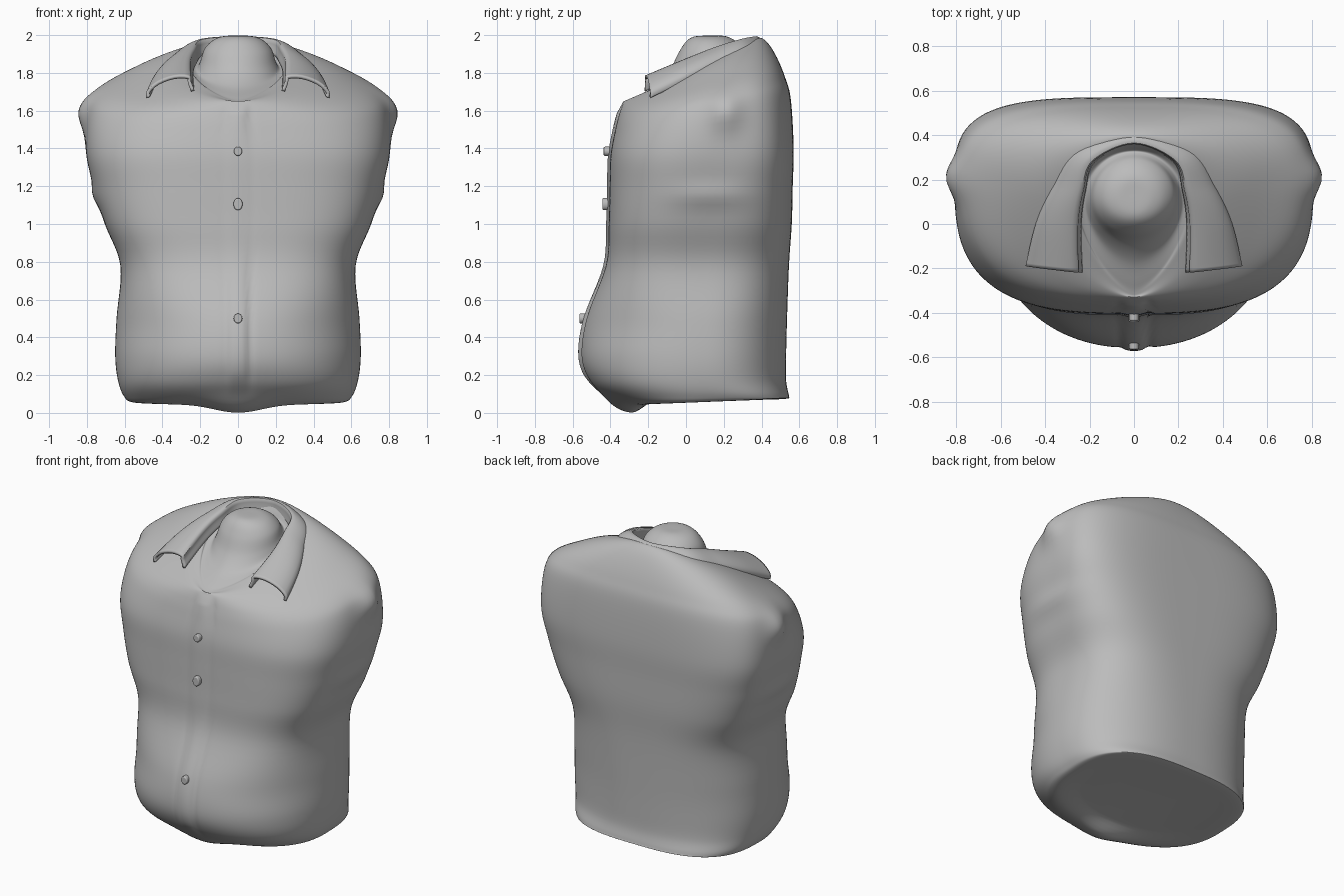
import bpy, math
from mathutils import Vector

cube = bpy.data.objects.get("Cube")
if cube:
    bpy.data.objects.remove(cube, do_unlink=True)

grey = bpy.data.materials.new("plain_grey")
grey.use_nodes = True
grey.diffuse_color = (0.5, 0.5, 0.5, 1)
grey.node_tree.nodes["Principled BSDF"].inputs["Base Color"].default_value = (0.5, 0.5, 0.5, 1)


def finish(obj, angle=60):
    obj.data.materials.clear()
    obj.data.materials.append(grey)
    bpy.ops.object.select_all(action='DESELECT')
    obj.select_set(True)
    bpy.context.view_layer.objects.active = obj
    bpy.ops.object.shade_smooth_by_angle(angle=math.radians(angle))


def smooth_path(keys, steps):
    """Catmull-Rom interpolation of equally long tuples."""
    out = []
    last = len(keys) - 1
    for i in range(last):
        quad = [keys[max(0, min(last, i + k))] for k in (-1, 0, 1, 2)]
        for s in range(steps):
            t = s / steps
            out.append(tuple(
                b + 0.5 * t * (c - a + t * (2*a - 5*b + 4*c - d + t * (3*(b - c) + d - a)))
                for a, b, c, d in zip(*quad)))
    out.append(tuple(keys[-1]))
    return out


def loft(name, rows, closed, capped=False):
    n = len(rows[0])
    verts = [p for row in rows for p in row]
    faces = []
    for r in range(len(rows) - 1):
        for i in range(n if closed else n - 1):
            j = (i + 1) % n
            faces.append((r*n + i, r*n + j, (r+1)*n + j, (r+1)*n + i))
    if capped:
        faces.append(tuple(reversed(range(n))))
        faces.append(tuple(range((len(rows) - 1) * n, len(rows) * n)))
    mesh = bpy.data.meshes.new(name)
    mesh.from_pydata(verts, [], faces)
    obj = bpy.data.objects.new(name, mesh)
    bpy.context.collection.objects.link(obj)
    return obj


def bell(v, centre, width):
    return math.exp(-((v - centre) / width) ** 2)


# Sections: height, half width, front y, back y, middle y, tilt,
# front roundness, back roundness
TORSO = [
    (0.062, 0.42, -0.17, 0.46, 0.10, 0.02, 2.3, 2.8),
    (0.055, 0.56, -0.29, 0.54, 0.10, 0.04, 2.4, 2.9),
    (0.09, 0.605, -0.42, 0.545, 0.09, 0.00, 2.3, 2.8),
    (0.17, 0.635, -0.51, 0.53, 0.08, 0.00, 2.3, 2.5),
    (0.30, 0.65, -0.557, 0.53, 0.08, 0.00, 2.2, 2.4),
    (0.50, 0.643, -0.53, 0.535, 0.08, 0.00, 2.2, 2.5),
    (0.78, 0.623, -0.425, 0.545, 0.09, 0.00, 2.9, 2.9),
    (1.00, 0.705, -0.41, 0.56, 0.11, 0.00, 3.1, 3.3),
    (1.20, 0.765, -0.405, 0.565, 0.14, 0.00, 3.0, 3.5),
    (1.38, 0.805, -0.40, 0.57, 0.17, 0.04, 2.9, 3.6),
    (1.565, 0.795, -0.375, 0.555, 0.19, 0.17, 2.6, 3.2),
    (1.66, 0.74, -0.355, 0.525, 0.19, 0.22, 2.3, 2.8),
    (1.735, 0.58, -0.34, 0.48, 0.17, 0.31, 2.0, 2.5),
    (1.785, 0.42, -0.33, 0.43, 0.14, 0.41, 1.7, 2.2),
    (1.80, 0.28, -0.32, 0.385, 0.10, 0.48, 1.5, 2.2),
]
# Inside the neckline: down to the skin, then up over the neck stump
NECK = [
    (1.785, 0.25, -0.275, 0.35, 0.10, 0.43, 1.6, 2.2),
    (1.785, 0.22, -0.17, 0.33, 0.10, 0.35, 1.7, 2.1),
    (1.83, 0.20, -0.09, 0.315, 0.11, 0.25, 1.9, 2.0),
    (1.91, 0.178, -0.04, 0.29, 0.12, 0.12, 2.0, 2.0),
    (1.965, 0.135, 0.00, 0.25, 0.12, 0.05, 2.0, 2.0),
    (1.99, 0.08, 0.04, 0.20, 0.12, 0.03, 2.0, 2.0),
    (1.997, 0.015, 0.10, 0.13, 0.12, 0.00, 2.0, 2.0),
]
AROUND = 288


def section_point(sec, a):
    z0, half, front, back, mid, tilt, ef, eb = sec
    c, s = math.cos(a), math.sin(a)
    e = ef if s < 0 else eb
    depth = mid - front if s < 0 else back - mid
    x = half * math.copysign(abs(c) ** (2 / e), c)
    y = mid + depth * math.copysign(abs(s) ** (2 / e), s)
    z = z0 + tilt * y
    if half > 0.45:
        # arm stumps and the creases below the arms
        side = abs(c) ** 2
        bulge = 0.05 * bell(y, 0.21, 0.09) * bell(z, 1.60, 0.10)
        crease = 0.018 * bell(y, 0.12, 0.2) * bell(z, 1.15, 0.06)
        x += math.copysign(side * (bulge - crease), c)
        if s < 0:
            # raised button strip with a groove along each edge
            fade = min(1, max(0, (z - 0.1) / 0.1)) * min(1, max(0, (1.64 - z) / 0.06))
            y -= 0.013 * fade * math.exp(-(x / 0.05) ** 4)
            y += 0.006 * fade * (bell(x, 0.065, 0.018) + 0.5 * bell(x, -0.065, 0.018))
            # hem hanging lower at the front middle
            z -= 0.042 * bell(z0, 0.055, 0.04) * bell(x, 0, 0.18) * abs(s) ** 3 * min(1, (half - 0.45) / 0.1)
    return (x, y, z)


rows = [[section_point(sec, 2 * math.pi * i / AROUND) for i in range(AROUND)]
        for sec in smooth_path(TORSO + NECK, 6)]
torso = loft("shirt_torso", rows, True, True)
finish(torso)

# Folded collar: fold line and outer edge, from front tip to back middle
COLLAR = [
    (0.265, -0.215, 1.775, 0.475, -0.19, 1.70),
    (0.265, 0.00, 1.865, 0.43, 0.00, 1.79),
    (0.24, 0.15, 1.925, 0.36, 0.16, 1.86),
    (0.19, 0.29, 1.97, 0.255, 0.33, 1.92),
    (0.00, 0.37, 1.985, 0.00, 0.42, 1.94),
]
mirrored = [(-k[0], k[1], k[2], -k[3], k[4], k[5]) for k in reversed(COLLAR[:-1])]
collar_rows = []
for k in smooth_path(COLLAR + mirrored, 8):
    fold, edge = Vector(k[:3]), Vector(k[3:])
    out = edge - fold
    lift = Vector((0, 0, 0.12 * out.length))
    profile = [fold - out * 0.12 - Vector((0, 0, 0.08)), fold - out * 0.04 - Vector((0, 0, 0.03)),
               fold, fold + out * 0.35 + lift, fold + out * 0.75 + lift,
               edge, edge - Vector((0, 0, 0.03))]
    collar_rows.append(smooth_path([tuple(p) for p in profile], 3))
collar = loft("collar", collar_rows, False)
thick = collar.modifiers.new("cloth thickness", 'SOLIDIFY')
thick.thickness = 0.018
thick.offset = 0
finish(collar, 50)

# Buttons down the front strip
for number, (z, y, width, height) in enumerate([(1.385, -0.416, 0.022, 0.024),
                                                (1.105, -0.422, 0.024, 0.032),
                                                (0.50, -0.544, 0.023, 0.026)], 1):
    bpy.ops.mesh.primitive_cylinder_add(vertices=20, radius=1, depth=0.04, location=(0, y, z),
                                        rotation=(math.pi / 2, 0, 0))
    button = bpy.context.object
    button.name = f"button_{number}"
    button.scale = (width, height, 1)
    bpy.ops.object.transform_apply(location=False, rotation=False, scale=True)
    rim = button.modifiers.new("soft rim", 'BEVEL')
    rim.width = 0.006
    rim.segments = 3
    finish(button, 40)
